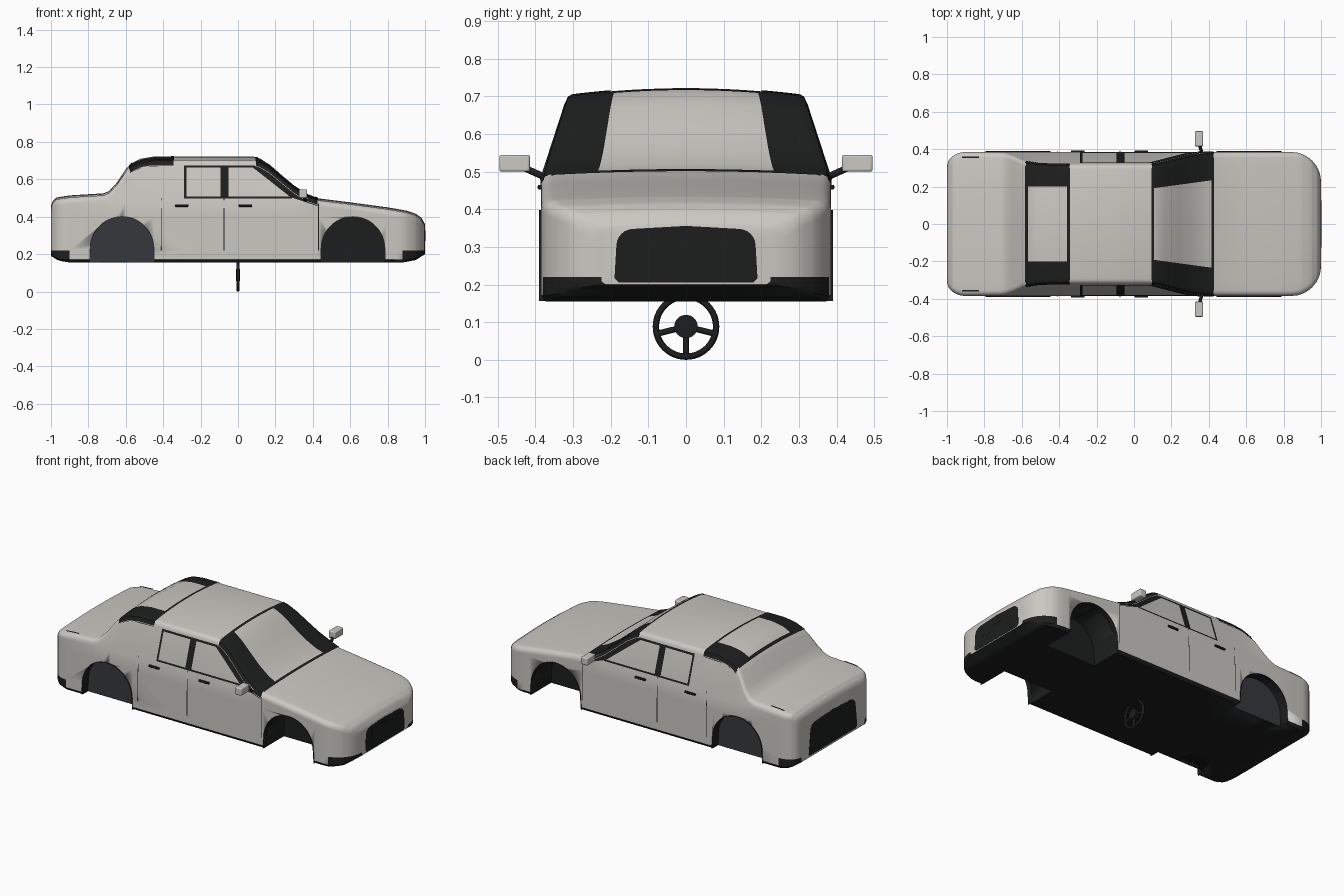
import bpy, bmesh, math
from mathutils import Vector

if "Cube" in bpy.data.objects:
    bpy.data.objects.remove(bpy.data.objects["Cube"])


def material(name, c):
    m = bpy.data.materials.new(name)
    m.diffuse_color = (*c, 1)
    m.use_nodes = True
    m.node_tree.nodes["Principled BSDF"].inputs["Base Color"].default_value = m.diffuse_color
    return m


GREY = material("body_grey", (0.6, 0.58, 0.54))
BLACK = material("trim_black", (0.012, 0.013, 0.013))
DARK = material("well_grey", (0.035, 0.04, 0.045))

TOP = [(-1, .46), (-.99, .485), (-.97, .503), (-.9, .514), (-.72, .525), (-.69, .537), (-.65, .58),
       (-.6, .655), (-.57, .685), (-.52, .71), (-.45, .722), (-.2, .722), (.08, .722), (.12, .71),
       (.17, .678), (.24, .617), (.3, .567), (.37, .522), (.43, .498), (.6, .477), (.8, .45),
       (.9, .433), (.95, .416), (.98, .396), (1, .36)]
LOW = [(-1, .19), (-.96, .165), (-.9, .155), (.88, .155), (.95, .168), (1, .2)]
R = .03


def lerp(t, x):
    for (a, p), (b, q) in zip(t, t[1:]):
        if x <= b:
            return p + (q - p) * max(0, x - a) / (b - a)
    return t[-1][1]


def plan(x):
    d, r = (min(1, (x - .84) / .16), .16) if x > .84 else (min(1, max(0, (-.9 - x) / .1)), .08)
    return .385 - r * (1 - math.sqrt(1 - d * d))


def side_y(x, z):
    return plan(x) - max(0, z - .48) * .325


def crown(x):
    return .01 + .008 * min(1, max(0, (lerp(TOP, x) - .5) / .2))


def edge(x):
    z = lerp(TOP, x) - crown(x) - R
    return side_y(x, z), z


def top_z(x, y):
    i = edge(x)[0] - R
    z = lerp(TOP, x) - crown(x) * min(1, abs(y) / i) ** 2
    d = min(R, max(0, abs(y) - i))
    return z - (R - math.sqrt(R * R - d * d))


def finish(name, bm, mat, smooth=True):
    me = bpy.data.meshes.new(name)
    bmesh.ops.recalc_face_normals(bm, faces=bm.faces)
    bm.to_mesh(me)
    bm.free()
    o = bpy.data.objects.new(name, me)
    bpy.context.collection.objects.link(o)
    me.materials.append(mat)
    if smooth:
        bpy.ops.object.select_all(action='DESELECT')
        o.select_set(True)
        bpy.context.view_layer.objects.active = o
        bpy.ops.object.shade_smooth_by_angle(angle=math.radians(35))
    return o


def grid(name, f, nu, nv, mat=BLACK):
    bm = bmesh.new()
    v = [[bm.verts.new(f(i / nu, j / nv)) for j in range(nv + 1)] for i in range(nu + 1)]
    for i in range(nu):
        for j in range(nv):
            bm.faces.new((v[i][j], v[i + 1][j], v[i + 1][j + 1], v[i][j + 1]))
    return finish(name, bm, mat)


def prism(name, pts, axis, a, b, mat=BLACK):
    bm = bmesh.new()
    put = (lambda p, h: (h, p[0], p[1])) if axis == 'x' else (lambda p, h: (p[0], h, p[1]))
    lo, hi = ([bm.verts.new(put(p, h)) for p in pts] for h in (a, b))
    bm.faces.new(lo)
    bm.faces.new(hi)
    for i in range(len(pts)):
        j = (i + 1) % len(pts)
        bm.faces.new((lo[i], lo[j], hi[j], hi[i]))
    return finish(name, bm, mat)


def box(name, x, y, z, mat=BLACK, bevel=0):
    o = prism(name, [(x[0], z[0]), (x[1], z[0]), (x[1], z[1]), (x[0], z[1])], 'y', *sorted(y), mat)
    if bevel:
        m = o.modifiers.new("bevel", 'BEVEL')
        m.width, m.segments = bevel, 3
    return o


def rod(name, a, b, r, mat=BLACK, n=16):
    a, b = Vector(a), Vector(b)
    bm = bmesh.new()
    bmesh.ops.create_cone(bm, cap_ends=True, segments=n, radius1=r, radius2=r, depth=(b - a).length)
    q = (b - a).to_track_quat('Z', 'Y').to_matrix().to_4x4()
    q.translation = (a + b) / 2
    bm.transform(q)
    return finish(name, bm, mat)


# Body shell: half sections lofted along the car and mirrored
def section(x):
    y, z = edge(x)
    zb = lerp(LOW, x)
    h = [(t, top_z(x, t)) for t in [(y - R) * k / 8 for k in range(9)]]
    h += [(y - R + R * math.sin(k * math.pi / 10), z + R * math.cos(k * math.pi / 10)) for k in range(1, 6)]
    for q in (min(.48, z - .006), min(.40, z - .02), max(.22, zb + .018), max(.172, zb + .009)):
        h.append((side_y(x, q), q))
    h += [(plan(x) - .012, zb), (.15, zb), (0, zb)]
    return h + [(-a, b) for a, b in h[-2:0:-1]]


xs = {round(1 - .16 * (1 - math.cos(k * math.pi / 16)), 4) for k in range(9)}
xs |= {round(-1 + .1 * (1 - math.cos(k * math.pi / 12)), 4) for k in range(7)}
xs |= {p[0] for p in TOP} | {.88}
bm = bmesh.new()
rings = [[bm.verts.new((x, *p)) for p in section(x)] for x in sorted(xs)]
for a, b in zip(rings, rings[1:]):
    for i in range(len(a)):
        j = (i + 1) % len(a)
        bm.faces.new((a[i], a[j], b[j], b[i]))
bm.faces.new(rings[0])
bm.faces.new(rings[-1])
body = finish("car_body", bm, GREY)
body.data.materials.append(BLACK)
for p in body.data.polygons:
    c = p.center
    if c.z < .17 or (abs(c.x) > .88 and c.z < .222):
        p.material_index = 1

# Wheel arches: cut wells, thin lips, rear inner discs
for cx, depth, tag in ((-.62, .06, "rear"), (.615, .2, "front")):
    def arch(r):
        return [(cx - r - .005, .1)] + [(cx - r * math.cos(k * math.pi / 24), .23 + r * math.sin(k * math.pi / 24))
                                       for k in range(25)] + [(cx + r + .005, .1)]
    for s in (1, -1):
        cut = prism("arch_cutter", arch(.17), 'y', *sorted((s * (.385 - depth), s * .45)))
        cut.hide_render = True
        m = body.modifiers.new("arch", 'BOOLEAN')
        m.operation, m.solver, m.object = 'DIFFERENCE', 'EXACT', cut
        m.material_mode = 'TRANSFER'
        bpy.ops.object.select_all(action='DESELECT')
        bpy.context.view_layer.objects.active = body
        bpy.ops.object.modifier_apply(modifier=m.name)
        bpy.data.objects.remove(cut)
        pts = [(x, max(z, .157)) for x, z in arch(.168)]
        grid(tag + "_arch_lip", lambda u, v: (*pts[round(u * 26)][:1], s * (.36 + .031 * v), pts[round(u * 26)][1]), 26, 1)
        if tag == "rear":
            prism("rear_well_disc", pts, 'y', *sorted((s * .322, s * .328)), DARK)

# Dark gaps across roof, screen and bonnet
for x in (-.575, -.35, .1, .422):
    w = edge(x)[0] - .004
    grid("roof_seam", lambda u, v: (x - .007 + .014 * u, (2 * v - 1) * w,
                                    top_z(x - .007 + .014 * u, (2 * v - 1) * w) + .003), 1, 24)

for s in (1, -1):
    # Dark screen pillars, top and side faces
    def pillar(x0, x1, i0, i1):
        def f(u, v):
            x = x0 + (x1 - x0) * u
            i = i0 + (i1 - i0) * u
            y = i + (edge(x)[0] - i) * v
            return (x, s * (y + .002 * v), top_z(x, y) + .003)
        return f
    grid("front_pillar_top", pillar(.095, .425, .19, .235), 20, 12)
    grid("rear_pillar_top", pillar(-.577, -.345, .2, .2), 14, 12)

    def side_strip(x0, x1, low):
        def f(u, v):
            x = x0 + (x1 - x0) * u
            zt = edge(x)[1]
            z = zt + (min(lerp(low, x), zt) - zt) * v
            return (x, s * (side_y(x, z) + .003), z)
        return f
    grid("front_pillar_side", side_strip(.08, .43, [(.08, .662), (.16, .6), (.28, .505), (.43, .455)]), 20, 4)
    grid("rear_pillar_side", side_strip(-.575, -.345, [(-.575, .635), (-.5, .668), (-.34, .672)]), 14, 3)

    # Side window frames
    def bar(name, x0, x1, z0, z1):
        grid(name, lambda u, v: (x0 + (x1 - x0) * u,
                                 s * (side_y(0, z0 + (z1 - z0) * v) + .004), z0 + (z1 - z0) * v), 1, 2)
    bar("window_top_rail", -.288, .09, .663, .675)
    bar("window_bottom_rail", -.288, .29, .498, .508)
    bar("window_rear_post", -.288, -.276, .5, .67)
    bar("window_middle_post", -.093, -.052, .5, .67)

    # Door gaps and handles
    for x, z0, z1 in ((-.41, .22, .5), (-.075, .22, .5), (.43, .22, .47)):
        bar("door_gap", x - .002, x + .002, z0, z1)
    for x in (-.3, .04):
        box("door_handle", (x - .036, x + .036), (s * .38, s * .394), (.453, .465), bevel=.003)

    # Boot slits
    grid("boot_slit", lambda u, v: (-.92 + .09 * u, s * (.352 + .01 * v), top_z(-.92 + .09 * u, .357) + .005), 4, 1)

    # Door mirrors
    rod("mirror_stalk", (.365, s * .37, .483), (.35, s * .425, .508), .009)
    box("mirror_head", (.325, .37), (s * .415, s * .496), (.5, .545), GREY, .006)


# Nose and tail panels
def rounded(w0, w1, z0, z1, r):
    half = [(w0 - .012, z0), (w0, z0 + .012)]
    half += [(w1 - r + r * math.cos(k * math.pi / 12), z1 - .008 - r + r * math.sin(k * math.pi / 12)) for k in range(7)]
    return half + [(0, z1)] + [(-a, b) for a, b in half[::-1]]


prism("front_grille", rounded(.19, .185, .205, .356, .045), 'x', .985, 1.001)
prism("grille_inset", [(-.125, .27), (-.047, .27), (-.047, .303), (.047, .303), (.047, .27), (.125, .27),
                       (.125, .325), (-.125, .325)], 'x', .99, 1.002)
prism("rear_panel", rounded(.235, .22, .2, .4, .05), 'x', -1.001, -.985)

# Steering wheel below the floor
bpy.ops.mesh.primitive_torus_add(location=(0, 0, .0885), rotation=(0, math.pi / 2, 0), major_radius=.08,
                                 minor_radius=.0085, major_segments=48, minor_segments=12)
rim = bpy.context.object
rim.name = "steering_rim"
rim.data.materials.append(BLACK)
bpy.ops.object.shade_smooth_by_angle()
rod("steering_hub", (-.012, 0, .0885), (.012, 0, .0885), .031, n=32)
for a in (-90, -14, 194):
    a = math.radians(a)
    rod("steering_spoke", (0, 0, .0885), (0, .078 * math.cos(a), .0885 + .078 * math.sin(a)), .008)
